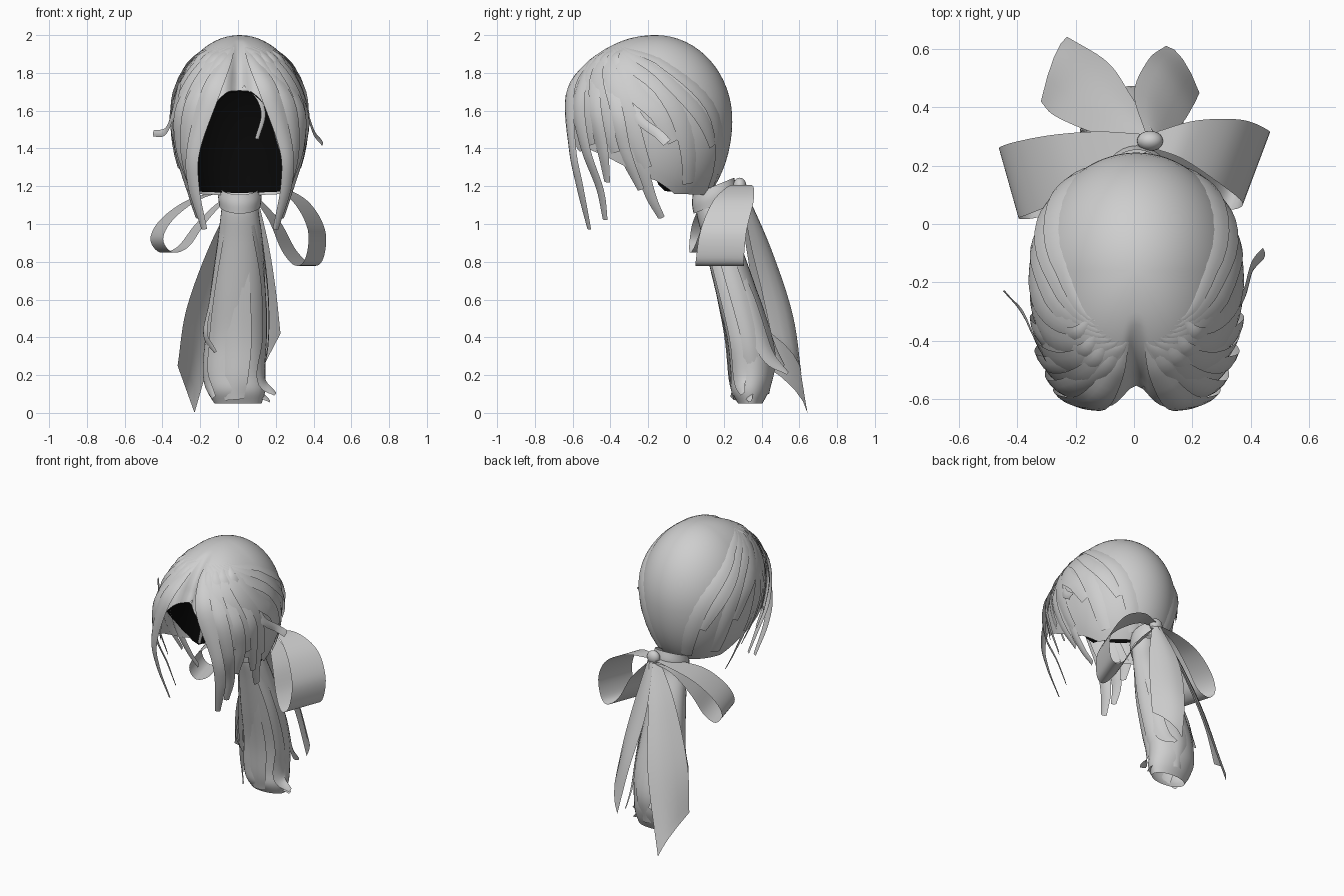
import bpy, bmesh, math
from mathutils import Vector


def material(name, v):
    m = bpy.data.materials.new(name)
    m.diffuse_color = (v, v, v, 1)
    return m


GREY = material("light_grey", 0.62)
BLACK = material("black", 0.002)


def grid(name, rows, mat=GREY, closed=False):
    """Smooth surface through rows of points."""
    bm = bmesh.new()
    vs = [[bm.verts.new(p) for p in r] for r in rows]
    n = len(rows[0])
    for r0, r1 in zip(vs, vs[1:]):
        for i in range(n if closed else n - 1):
            j = (i + 1) % n
            bm.faces.new((r0[i], r0[j], r1[j], r1[i]))
    bmesh.ops.remove_doubles(bm, verts=bm.verts, dist=1e-5)
    bmesh.ops.recalc_face_normals(bm, faces=bm.faces)
    for f in bm.faces:
        f.smooth = True
    me = bpy.data.meshes.new(name)
    bm.to_mesh(me)
    bm.free()
    me.materials.append(mat)
    ob = bpy.data.objects.new(name, me)
    bpy.context.collection.objects.link(ob)
    return ob


def spline(pts, steps=6):
    """Catmull-Rom through tuples of any length."""
    pts = [Vector(p) for p in pts]
    q = [2 * pts[0] - pts[1]] + pts + [2 * pts[-1] - pts[-2]]
    out = []
    for k in range(len(pts) - 1):
        a, b, c, d = q[k:k + 4]
        for s in range(steps):
            t = s / steps
            out.append(0.5 * (2 * b + (c - a) * t + (2 * a - 5 * b + 4 * c - d) * t * t
                              + (3 * b - a - 3 * c + d) * t ** 3))
    return out + [pts[-1]]


def lerp_table(tab, x):
    for (x0, y0), (x1, y1) in zip(tab, tab[1:]):
        if x <= x1:
            return y0 + (y1 - y0) * (x - x0) / (x1 - x0)
    return tab[-1][1]


def head_axis(p):
    return Vector((0.01, -0.16, 1.45))


def tail_axis(p):
    return Vector((0, 0.125 + 0.26 * (1.1 - p.z), p.z))


def strip(name, path, axis, arch):
    """Curved hair strip along a dense path of (x, y, z, half width)."""
    rows = []
    for i, q in enumerate(path):
        p = Vector(q[:3])
        t = Vector(path[min(i + 1, len(path) - 1)][:3]) - Vector(path[max(i - 1, 0)][:3])
        out = (p - axis(p)).normalized()
        side = t.cross(out).normalized()
        rows.append([p + side * q[3] * u - out * q[3] * arch * u * u
                     for u in (-1, -0.5, 0, 0.5, 1)])
    return grid(name, rows)


def lock(name, pts, axis=head_axis):
    return strip(name, spline(pts), axis, 0.25)


# Head shell: squarish in front, with a dent along the parting
def on_head(a, z, off=0.0, scale=1.0):
    rz = 0.45 if z > 1.55 else 0.55
    c = max(-1, min(1, (z - 1.55) / rz))
    s = math.sqrt(1 - c * c)
    r = math.radians(a)
    sx, cy = math.sin(r), math.cos(r)
    if cy > 0:
        sx = math.copysign(abs(sx) ** 0.8, sx)
        cy = 0.495 * cy ** 0.8
    else:
        cy *= 0.405
    p = Vector((0.355 * sx * s, -cy * s, rz * c))
    d = a if a <= 180 else a - 360
    ramp = max(0, min(1, (math.acos(c) - 0.35) / 0.65))
    p *= scale * (1 - 0.13 * math.exp(-(d / 6) ** 2) * ramp)
    return Vector((0.008, -0.16, 1.55)) + p + p.normalized() * off


RIM = [(0, 1.73), (5, 1.715), (8, 1.7), (15, 1.65), (22, 1.56), (28, 1.45), (34, 1.38), (45, 1.4),
       (60, 1.36), (75, 1.3), (90, 1.23), (110, 1.16), (180, 1.15)]
# The lining is cut higher at the temples and lower behind the ears
INNER_RIM = [(0, 1.73), (8, 1.7), (20, 1.62), (35, 1.56), (70, 1.5), (82, 1.36), (92, 1.2),
             (100, 1.16), (180, 1.15)]


def shell(name, mat, scale, rim):
    rows = []
    for k in range(25):
        row = []
        for i in range(144):
            a = i * 2.5
            end = lerp_table(rim, a if a <= 180 else 360 - a)
            c = (end - 1.55) / (0.45 if end > 1.55 else 0.55)
            c = math.cos(math.acos(c) * k / 24)
            row.append(on_head(a, 1.55 + c * (0.45 if c > 0 else 0.55), 0, scale))
        rows.append(row)
    grid(name, rows, mat, True)


shell("hair_cap", GREY, 1.0, RIM)
shell("inner_cap", BLACK, 0.965, INNER_RIM)

# Hair sheets sweeping from the parting around the head, following the shell
for s, side in ((1, "right"), (-1, "left")):
    for i in range(7):
        a0, a1 = 8 + 7 * i, 50 + 18 * i
        z1 = (1.42, 1.38, 1.3, 1.44, 1.22, 1.42, 1.2)[i]
        pts = [(a0, 1.94, 0.0, 0.006), (a0 + (a1 - a0) * 0.4, 1.87, 0.005, 0.04),
               (a0 + (a1 - a0) * 0.8, 1.63, 0.009, 0.06), (a1, z1, 0.01, 0.035)]
        path = [(*on_head(s * q[0], q[1], q[2]), q[3]) for q in spline(pts)]
        strip(f"swept_lock_{side}_{i}", path, head_axis, 0.15)

# Hanging front and side locks: start angle on the head, then free points
HANGING = [
    (7, [(.16, -.625, 1.7, .055), (.25, -.61, 1.4, .04), (.25, -.57, 1.2, .035), (.19, -.515, .97, .018)]),
    (15, [(.25, -.58, 1.65, .055), (.29, -.54, 1.4, .04), (.25, -.46, 1.18, .03), (.2, -.43, 1.02, .018)]),
    (26, [(.31, -.5, 1.62, .055), (.32, -.45, 1.4, .04), (.27, -.42, 1.22, .02)]),
    (38, [(.345, -.39, 1.6, .055), (.335, -.33, 1.38, .04), (.28, -.24, 1.18, .02)]),
    (52, [(.345, -.29, 1.58, .05), (.33, -.25, 1.35, .04), (.27, -.19, 1.15, .03), (.23, -.13, 1.03, .02)]),
]
for s, side in ((1, "right"), (-1, "left")):
    for i, (a, pts) in enumerate(HANGING):
        start = [(*on_head(s * a, 1.94, 0.0), .008), (*on_head(s * (a + 6), 1.85, 0.007), .035)]
        lock(f"hanging_lock_{side}_{i}", start + [(s * x + .01, y, z, w) for x, y, z, w in pts])

# Loose strands
lock("face_curl", [(.03, -.56, 1.73, .01), (.1, -.6, 1.68, .012), (.135, -.6, 1.58, .012),
                   (.1, -.58, 1.45, .01)])
lock("loose_strand_left", [(-.31, -.46, 1.75, .02), (-.35, -.38, 1.58, .02),
                           (-.39, -.3, 1.49, .02), (-.45, -.23, 1.48, .018)])
lock("loose_strand_right", [(.33, -.3, 1.7, .02), (.38, -.25, 1.56, .025),
                            (.41, -.15, 1.48, .025), (.45, -.1, 1.43, .025)])


# Ponytail and its ribbon wrap: elliptical tubes
def tube(name, rings, tilt=0.0, n=28):
    rows = []
    for x, y, z, rx, ry in spline(rings, 5):
        ang = [2 * math.pi * i / n for i in range(n)]
        rows.append([(x + rx * math.cos(t), y + ry * math.sin(t), z + tilt * math.sin(t))
                     for t in ang])
    return grid(name, rows, closed=True)


tube("ponytail", [(.01, .13, 1.15, .09, .07), (.01, .135, 1.06, .1, .08), (.01, .19, .9, .12, .095),
                  (0, .265, .65, .145, .11), (-.01, .335, .4, .16, .12), (-.02, .35, .22, .165, .115),
                  (-.01, .34, .12, .155, .1), (.0, .34, .05, .125, .065)])
tube("ribbon_wrap", [(.01, .155, 1.1, .11, .115), (.01, .15, 1.15, .115, .118),
                     (.01, .145, 1.2, .108, .11)], 0.045)

# Curling ponytail locks
PONY = [
    [(.09, .1, 1.0, .03), (.14, .2, .7, .045), (.15, .27, .4, .045), (.13, .28, .18, .04), (.2, .3, .1, .015)],
    [(.12, .15, 1.0, .03), (.16, .27, .65, .045), (.16, .34, .35, .04), (.12, .33, .13, .035), (.17, .34, .06, .01)],
    [(0, .08, 1.02, .05), (-.02, .152, .7, .08), (-.02, .207, .4, .09), (-.03, .23, .18, .08), (-.02, .25, .07, .05)],
    [(-.09, .13, .95, .03), (-.14, .22, .65, .045), (-.17, .26, .4, .04), (-.18, .29, .2, .04), (-.13, .24, .08, .015)],
    [(-.1, .15, .95, .03), (-.15, .23, .6, .03), (-.18, .23, .42, .03), (-.12, .22, .32, .01)],
    [(.1, .2, .9, .03), (.14, .33, .6, .045), (.13, .43, .32, .045), (.1, .54, .21, .012)],
    [(-.08, .26, .85, .03), (-.13, .37, .55, .045), (-.12, .45, .35, .045), (-.08, .52, .25, .012)],
    [(.03, .29, .85, .04), (.02, .41, .55, .06), (.01, .475, .3, .06), (0, .44, .1, .03)],
]
for i, pts in enumerate(PONY):
    lock(f"ponytail_lock_{i}", pts, tail_axis)


# Bow loops: wide bands on a drooping teardrop path
def bow_loop(name, pts, width_dir):
    d = Vector(width_dir).normalized()
    grid(name, [[Vector(q[:3]) + d * q[3] * u for u in (-1, -0.5, 0, 0.5, 1)]
                for q in spline(pts)])


bow_loop("bow_loop_right", [(.07, .29, 1.2, .03), (.19, .29, 1.2, .07), (.33, .25, 1.12, .115),
                            (.415, .2, .97, .13), (.405, .18, .82, .135), (.35, .18, .78, .135),
                            (.27, .2, .86, .11), (.19, .23, 1.02, .08), (.07, .28, 1.17, .03)],
         (-.35, -.93, 0))
bow_loop("bow_loop_left", [(.04, .28, 1.19, .03), (-.1, .25, 1.17, .07), (-.25, .2, 1.12, .11),
                           (-.38, .16, 1.02, .125), (-.43, .14, .92, .125), (-.38, .14, .85, .125),
                           (-.29, .15, .88, .11), (-.2, .18, 1.0, .09), (-.08, .23, 1.12, .06),
                           (.04, .28, 1.17, .03)], (.27, -.96, 0))


# Bow tails: sheets between an outer and an inner edge, slightly arched
def bow_tail(name, outer, inner):
    rows = []
    for a, b in zip(spline(outer), spline(inner)):
        rows.append([a.lerp(b, u) + Vector((0, 1, 0)) * 0.12 * (a - b).length * 4 * u * (1 - u)
                     for u in (0, 0.25, 0.5, 0.75, 1)])
    grid(name, rows)


bow_tail("bow_tail_left",
         [(.02, .27, 1.19), (-.13, .31, .93), (-.27, .37, .56), (-.32, .42, .25)],
         [(.07, .31, 1.19), (-.01, .44, .86), (-.09, .555, .5), (-.23, .643, 0)])
bow_tail("bow_tail_right",
         [(.09, .29, 1.19), (.16, .34, .9), (.2, .4, .65), (.225, .45, .42)],
         [(.04, .31, 1.19), (.0, .45, .87), (.05, .565, .52), (.11, .612, .2)])

# Bow knot
bpy.ops.mesh.primitive_uv_sphere_add(segments=20, ring_count=12, location=(.055, .285, 1.2))
knot = bpy.context.object
knot.name = "bow_knot"
knot.scale = (.045, .035, .045)
knot.data.materials.append(GREY)
for f in knot.data.polygons:
    f.use_smooth = True
